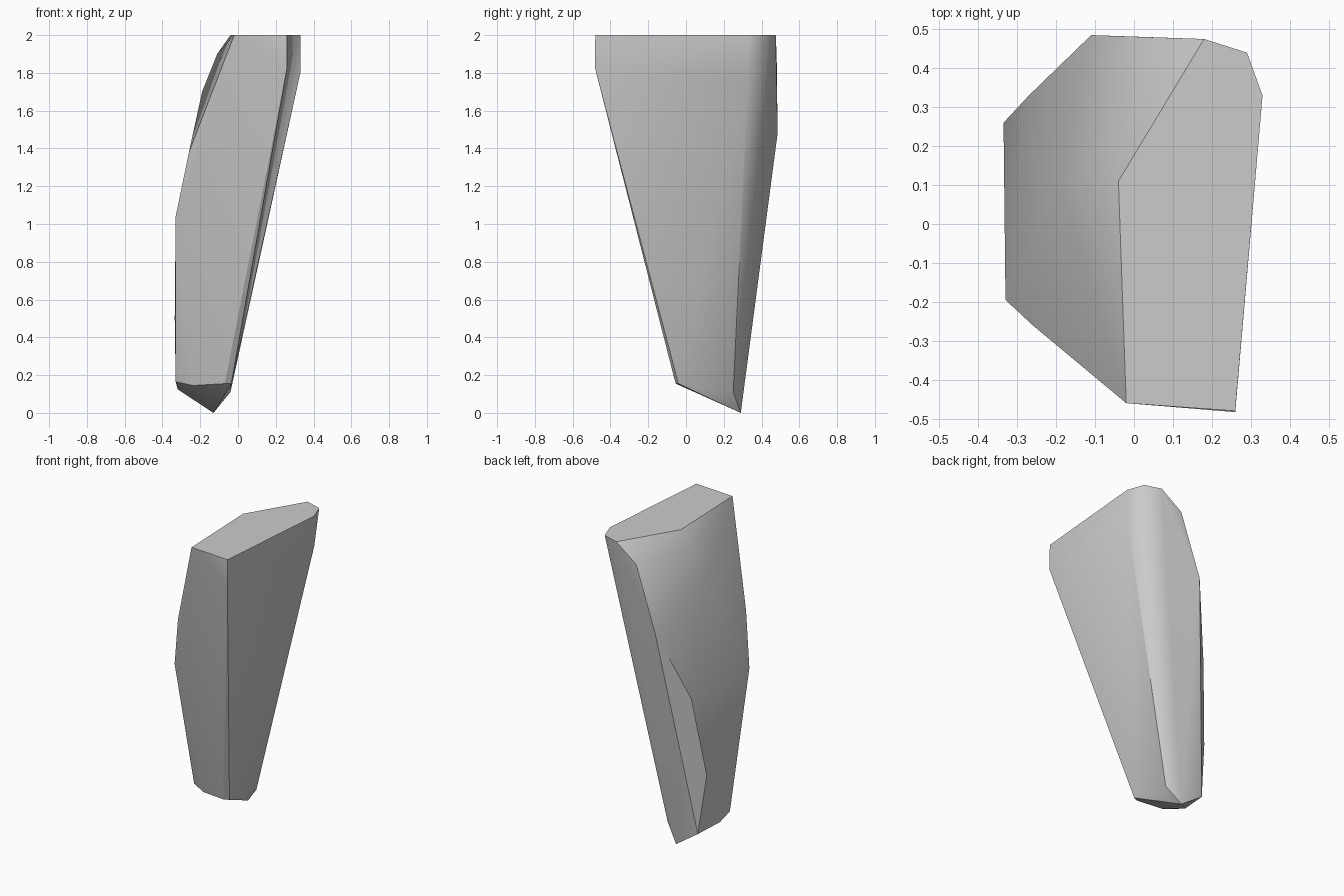
import bpy
import bmesh
from math import radians

cube = bpy.data.objects.get("Cube")
if cube:
    bpy.data.objects.remove(cube, do_unlink=True)

# Single stone grey
grey = bpy.data.materials.new("stone_grey")
grey.use_nodes = True
colour = (0.6, 0.6, 0.6, 1)
grey.diffuse_color = colour
grey.node_tree.nodes["Principled BSDF"].inputs["Base Color"].default_value = colour

# Corner points of the shard, grouped by region
flat_top = [(-.02, -.46, 2), (.26, -.48, 2), (.33, .33, 2),
            (.29, .44, 2), (.18, .475, 2), (-.04, .11, 2)]
right_edges = [(.26, -.483, 1.83), (.33, .33, 1.8)]
back_ridge = [(.03, .48, 1.89), (-.11, .485, 1.48),
              (-.27, .33, 1.02), (-.335, .26, .5)]
left_bulge = [(-.11, .13, 1.9), (-.19, .1, 1.7),
              (-.26, -.26, 1.38), (-.33, -.195, 1.04)]
lower_tip = [(-.07, -.055, .155), (-.035, -.04, .155), (-.24, -.02, .145),
             (-.31, -.01, .19), (-.33, .01, .165), (-.32, .1, .125),
             (-.29, .29, .11), (-.04, .25, .11), (-.13, .29, 0)]

# Wrap the corners in a convex skin
bm = bmesh.new()
for point in flat_top + right_edges + back_ridge + left_bulge + lower_tip:
    bm.verts.new(point)
hull = bmesh.ops.convex_hull(bm, input=bm.verts[:])
spare = {v for v in hull["geom_interior"] + hull["geom_unused"]
         if isinstance(v, bmesh.types.BMVert)}
bmesh.ops.delete(bm, geom=list(spare), context="VERTS")
bmesh.ops.dissolve_limit(bm, angle_limit=radians(1),
                         verts=bm.verts[:], edges=bm.edges[:])
bmesh.ops.recalc_face_normals(bm, faces=bm.faces[:])

mesh = bpy.data.meshes.new("rock_shard")
bm.to_mesh(mesh)
bm.free()
mesh.materials.append(grey)
shard = bpy.data.objects.new("rock_shard", mesh)
bpy.context.collection.objects.link(shard)

# Soft facets with crisp main edges
bpy.ops.object.select_all(action="DESELECT")
shard.select_set(True)
bpy.context.view_layer.objects.active = shard
bpy.ops.object.shade_smooth_by_angle(angle=radians(30))
